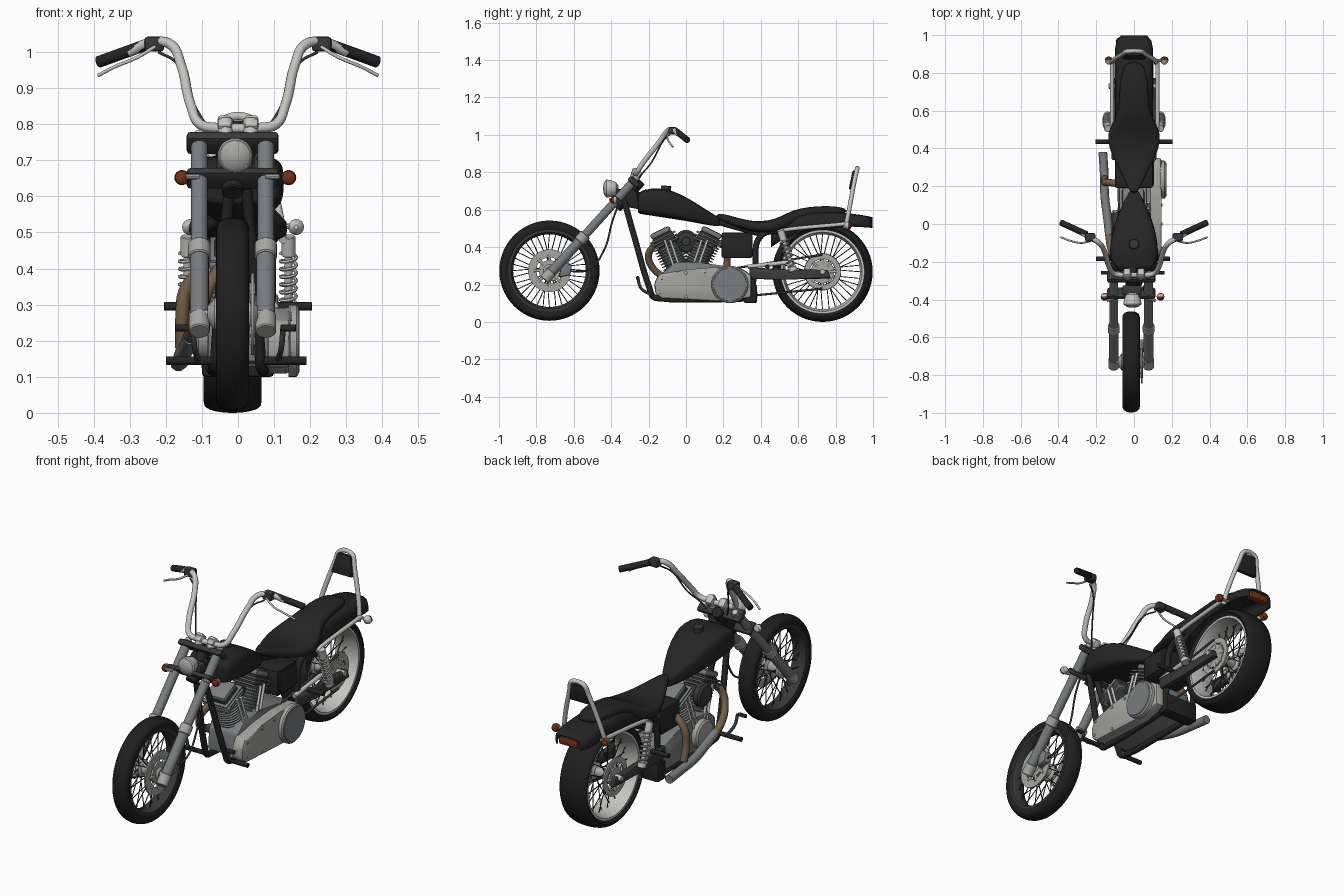
import bpy, bmesh, math
from math import sin, cos, pi, radians
from mathutils import Vector, Matrix

if "Cube" in bpy.data.objects:
    bpy.data.objects.remove(bpy.data.objects["Cube"])

def mat(name, r, g, b):
    m = bpy.data.materials.new(name)
    m.diffuse_color = (r, g, b, 1)
    m.use_nodes = True
    m.node_tree.nodes["Principled BSDF"].inputs["Base Color"].default_value = m.diffuse_color
    return m
BLACK = mat("black paint", .018, .018, .018)
TYRE = mat("tyre rubber", .014, .014, .014)
CHROME = mat("chrome", .55, .55, .53)
ALLOY = mat("alloy", .38, .38, .36)
STEEL = mat("fork steel", .19, .205, .21)
DARK = mat("dark metal", .04, .04, .04)
BRONZE = mat("bronze", .17, .115, .06)
ORANGE = mat("orange lens", .18, .03, .008)
CX = -.015                                   # wheel centre plane
def fork(z, x=0, dy=0): return Vector((x, -.565 + (z - .437) * .905 + dy, z))

# ---- helpers ----
def finish(name, bm, m, angle=35):
    bmesh.ops.recalc_face_normals(bm, faces=bm.faces)
    me = bpy.data.meshes.new(name)
    bm.to_mesh(me); bm.free()
    return link(name, me, m, angle)

def link(name, me, m, angle=35):
    o = bpy.data.objects.new(name, me)
    bpy.context.collection.objects.link(o)
    me.materials.clear(); me.materials.append(m)
    bpy.ops.object.select_all(action='DESELECT')
    o.select_set(True)
    bpy.context.view_layer.objects.active = o
    bpy.ops.object.shade_smooth_by_angle(angle=radians(angle))
    return o

def lathe(name, prof, p, d, m, n=32, closed=False):
    """revolve (radius, height) points about direction d through p"""
    bm = bmesh.new()
    M = Matrix.Translation(p) @ Vector(d).to_track_quat('Z', 'Y').to_matrix().to_4x4()
    rings = [[bm.verts.new(M @ Vector((r * cos(2*pi*i/n), r * sin(2*pi*i/n), h))) for i in range(n)] for r, h in prof]
    pairs = list(zip(rings, rings[1:])) + ([(rings[-1], rings[0])] if closed else [])
    for a, b in pairs:
        for i in range(n):
            bm.faces.new((a[i], a[(i+1) % n], b[(i+1) % n], b[i]))
    if not closed:
        bm.faces.new(rings[0]); bm.faces.new(rings[-1])
    return finish(name, bm, m)

def cyl(name, p, q, r, m, n=20):
    p, q = Vector(p), Vector(q); L = (q - p).length; b = min(r, L) * .12
    return lathe(name, [(r-b, 0), (r, b), (r, L-b), (r-b, L)], p, q - p, m, n)

def tube(name, paths, r, m, smooth=True, res=3):
    cu = bpy.data.curves.new(name, 'CURVE')
    cu.dimensions = '3D'; cu.bevel_depth = r; cu.bevel_resolution = res
    cu.use_fill_caps = True; cu.resolution_u = 6
    for pts in paths:
        s = cu.splines.new('BEZIER' if smooth else 'POLY')
        P = s.bezier_points if smooth else s.points
        P.add(len(pts) - 1)
        for b, c in zip(P, pts):
            if smooth:
                b.co = c; b.handle_left_type = b.handle_right_type = 'AUTO'
            else:
                b.co = (*c, 1)
    o = bpy.data.objects.new(name + "_path", cu)
    bpy.context.collection.objects.link(o)
    me = bpy.data.meshes.new_from_object(o.evaluated_get(bpy.context.evaluated_depsgraph_get()))
    bpy.data.objects.remove(o)
    return link(name, me, m, 50)

def box(name, c, size, m, bevel=.006, rx=0, taper=1):
    bm = bmesh.new()
    bmesh.ops.create_cube(bm, size=1)
    for v in bm.verts:
        if v.co.z > 0: v.co.x *= taper
    bm.transform(Matrix.Translation(c) @ Matrix.Rotation(radians(rx), 4, 'X') @ Matrix.Diagonal((*size, 1)))
    bmesh.ops.bevel(bm, geom=bm.edges[:], offset=bevel, segments=2, affect='EDGES', profile=.5)
    return finish(name, bm, m)

def prism(name, yz, x0, x1, m, bevel=.006):
    bm = bmesh.new()
    a = [bm.verts.new((x0, y, z)) for y, z in yz]; b = [bm.verts.new((x1, y, z)) for y, z in yz]
    bm.faces.new(a); bm.faces.new(b)
    for i in range(len(a)):
        j = (i + 1) % len(a); bm.faces.new((a[i], a[j], b[j], b[i]))
    bmesh.ops.bevel(bm, geom=bm.edges[:], offset=bevel, segments=2, affect='EDGES', profile=.5)
    return finish(name, bm, m)

def loft(name, secs, m, power=.6, n=24, arch=False):
    """skin through sections (y, half width, z bottom, z top); arch leaves the underside open"""
    bm = bmesh.new(); rings = []
    se = lambda v: math.copysign(abs(v) ** power, v)
    for y, w, z0, z1 in secs:
        ts = [pi * i / n for i in range(n + 1)] if arch else [2 * pi * i / n for i in range(n)]
        zc, h = (z0, z1 - z0) if arch else ((z0 + z1) / 2, (z1 - z0) / 2)
        rings.append([bm.verts.new((w * se(cos(t)), y, zc + h * se(sin(t)))) for t in ts])
    for a, b in zip(rings, rings[1:]):
        for i in range(len(a) - (1 if arch else 0)):
            j = (i + 1) % len(a); bm.faces.new((a[i], a[j], b[j], b[i]))
    if not arch:
        bm.faces.new(rings[0]); bm.faces.new(rings[-1])
    o = finish(name, bm, m, 40)
    mod = o.modifiers.new("s", 'SOLIDIFY' if arch else 'SUBSURF')
    if arch: mod.thickness = .008
    else: mod.levels = mod.render_levels = 1
    return o

# ---- wheels: tyre, rim, spokes, hub, discs ----
def wheel(tag, y, z, hw, r_in, rim_m):
    c, X, R = (CX, y, z), (1, 0, 0), .268
    arc = [(r_in + .02 + (R - r_in - .02) * sin(pi*i/14) ** .75, -hw * cos(pi*i/14)) for i in range(15)]
    lathe(tag + "_tyre", [(r_in, -hw*.8)] + arc + [(r_in, hw*.8)], c, X, TYRE, 56, True)
    lathe(tag + "_rim", [(r_in+.008, -hw*.86), (r_in-.006, -hw*.86), (r_in-.018, -hw*.3), (r_in-.018, hw*.3), (r_in-.006, hw*.86), (r_in+.008, hw*.86)], c, X, rim_m, 56, True)
    lathe(tag + "_hub", [(.02, -.07), (.045, -.05), (.045, -.035), (.028, -.025), (.028, .025), (.045, .035), (.045, .05), (.02, .07)], c, X, ALLOY, 28)
    sp = []
    for i in range(36):
        a = 2*pi*i/36; b = a + (.3 if i % 4 < 2 else -.3); s = .036 * (1 if i % 2 else -1)
        sp.append([(CX + s, y + .043*cos(b), z + .043*sin(b)), (CX + s*.15, y + (r_in-.014)*cos(a), z + (r_in-.014)*sin(a))])
    tube(tag + "_spokes", sp, .0026, DARK, False, 1)
def disc(name, x, y, z, R, m, inner=.68, mid=.5):
    lathe(name, [(R*inner, -.004), (R, -.004), (R, .004), (R*inner, .004)], (x, y, z), (1, 0, 0), m, 40, True)
    lathe(name + "_centre", [(R*mid, -.005), (R*mid, .005)], (x, y, z), (1, 0, 0), m, 24)
    tube(name + "_arms", [[(x, y + R*.4*cos(a), z + R*.4*sin(a)), (x, y + R*.75*cos(a), z + R*.75*sin(a))] for a in [2*pi*k/8 for k in range(8)]], .008, m, False)
wheel("front", -.73, .274, .046, .212, DARK)
wheel("rear", .73, .268, .08, .218, CHROME)
disc("front_brake_disc", CX + .055, -.73, .274, .114, ALLOY, .62, .5)
disc("rear_pulley", .072, .73, .268, .098, ALLOY, .7, .64)
disc("rear_brake_disc", -.09, .73, .268, .1, ALLOY)
cyl("front_axle", (-.12, -.73, .274), (.095, -.73, .274), .011, CHROME)
cyl("rear_axle", (-.135, .73, .268), (.125, .73, .268), .014, CHROME)
prism("front_caliper", [(-.68, .24), (-.62, .25), (-.61, .3), (-.66, .33)], .03, .075, STEEL)

# ---- fork, clamps and headlight ----
for s, side in ((-1, "left"), (1, "right")):
    x = CX + s * .092
    cyl(side + "_fork_tube", fork(.4, x), fork(.765, x), .023, STEEL)
    cyl(side + "_fork_slider", fork(.23, x), fork(.455, x), .026, STEEL)
    cyl(side + "_fork_collar", fork(.43, x), fork(.468, x), .031, ALLOY)
    cyl(side + "_fork_foot", fork(.225, x), fork(.27, x), .029, ALLOY)
    cyl(side + "_fork_cap", fork(.76, x), fork(.775, x), .016, CHROME)
    cyl(side + "_front_blinker_stalk", fork(.655, x, -.03), (CX + s*.13, -.405, .655), .008, CHROME, 10)
    lathe(side + "_front_blinker_shell", [(.006, -.02), (.016, -.014), (.021, 0)], (CX/2 + s*.148, -.385, .652), (0, -1, 0), CHROME, 18)
    lathe(side + "_front_blinker_lens", [(.021, 0), (.018, .012), (.006, .02)], (CX/2 + s*.148, -.385, .652), (0, -1, 0), ORANGE, 18)
    cyl(side + "_riser", (s*.035, -.285, .75), (s*.035, -.265, .815), .021, CHROME)
    box(side + "_riser_clamp", (s*.037, -.265, .795), (.04, .05, .045), CHROME, .01, -42)
for z, t, nm in ((.748, .03, "upper"), (.65, .024, "lower")):
    box(nm + "_fork_clamp", fork(z, CX, .005), (.255, .07, t), DARK, .01, -42)
cyl("steering_neck", fork(.61, CX, .035), fork(.755, CX, .035), .03, BLACK)
lathe("headlight_shell", [(.015, 0), (.034, .012), (.045, .04), (.048, .062), (.044, .068)], (-.008, -.362, .713), (0, -1, 0), CHROME, 28)
lathe("headlight_glass", [(.043, 0), (.03, .01), (.008, .014)], (-.008, -.429, .713), (0, -1, 0), ALLOY, 28)
box("headlight_bracket", (-.01, -.35, .69), (.1, .05, .04), DARK)

# ---- handlebar with grips, levers and cables ----
half = [(.06, -.27, .79), (.105, -.262, .8), (.13, -.23, .85), (.158, -.14, .965), (.185, -.1, 1.02), (.235, -.07, 1.028), (.3, -.035, 1.0)]
tube("handlebar", [[(-x, y, z) for x, y, z in half[::-1]] + [(0, -.27, .788)] + half], .014, CHROME)
for s, side in ((-1, "left"), (1, "right")):
    cyl(side + "_grip", (s*.25, -.055, 1.022), (s*.388, .008, .972), .0165, BLACK)
    box(side + "_switch_block", (s*.232, -.07, 1.022), (.055, .045, .042), DARK, .01)
    tube(side + "_lever", [[(s*.23, -.09, 1.015), (s*.28, -.1, .985), (s*.34, -.088, .96), (s*.388, -.07, .935)]], .005, CHROME)
    tube(side + "_cable", [[(s*.22, -.09, 1.0), (s*.17, -.12, .97), (s*.125, -.18, .86), (s*.06, -.26, .74), (s*.03, -.25, .62)]], .004, DARK)
tube("brake_hose", [[(.05, -.33, .7), (.06, -.39, .55), (.06, -.44, .38), (.06, -.52, .28), (.055, -.63, .27)]], .005, DARK)

# ---- tank, seat, rear fender ----
loft("fuel_tank", [(-.258, .1, .585, .67), (-.254, .112, .58, .685), (-.235, .124, .575, .708), (-.15, .13, .563, .718), (-.07, .122, .55, .704),
                   (.03, .095, .535, .652), (.11, .058, .518, .598), (.175, .024, .51, .56), (.182, .015, .515, .55)], BLACK, .5)
cyl("fuel_cap", (0, -.108, .7), (0, -.105, .728), .027, DARK)
loft("seat", [(.16, .015, .555, .582), (.22, .045, .525, .575), (.31, .09, .492, .545), (.4, .135, .472, .535), (.48, .142, .472, .55),
              (.54, .112, .49, .582), (.6, .082, .53, .607), (.7, .077, .56, .62), (.8, .068, .572, .62), (.86, .04, .58, .605)], BLACK, .65)
loft("rear_fender", [(.455, .09, .4, .5), (.5, .095, .43, .545), (.57, .1, .465, .575), (.67, .102, .495, .59), (.77, .102, .5, .59),
                     (.86, .102, .51, .582), (.93, .1, .508, .573), (.97, .092, .505, .566), (.997, .07, .503, .56)], BLACK, .5, 20, True)
box("tail_light", (0, .978, .527), (.11, .04, .042), ORANGE, .008)

# ---- sissy bar and pad ----
leg = [(.118, .85, .5), (.116, .86, .54), (.052, .905, .775), (.044, .912, .803), (.028, .915, .817)]
tube("sissy_bar", [[(-x, y, z) for x, y, z in leg] + leg[::-1]], .012, CHROME)
box("backrest_pad", (0, .895, .757), (.125, .03, .105), BLACK, .009, -12, .66)

# ---- rear suspension, struts and blinkers ----
for s, side in ((-1, "left"), (1, "right")):
    x = s * .12 + .004
    prism(side + "_swingarm", [(.34, .23), (.34, .292), (.5, .282), (.76, .278), (.775, .232), (.5, .226)], s*.105 - .014, s*.105 + .014, DARK)
    tube(side + "_fender_strut", [[(x, .49, .48), (x, .52, .49), (x, .86, .525)]], .011, CHROME)
    sx = s * .14; a, b = Vector((sx, .505, .49)), Vector((sx, .575, .27))
    cyl(side + "_shock_rod", a, b, .011, CHROME)
    cyl(side + "_shock_cover", a, a.lerp(b, .25), .019, CHROME)
    cyl(side + "_shock_foot", a.lerp(b, .88), b, .022, CHROME)
    q = (b - a).to_track_quat('Z', 'Y'); L = (b - a).length
    tube(side + "_shock_spring", [[a + q @ Vector((.022*cos(t), .022*sin(t), L*(.22 + .68*i/70))) for i in range(71) for t in [2*pi*i/10]]], .005, CHROME, False, 1)
    bx = s * .147 + .014
    cyl(side + "_rear_blinker_stalk", (s*.1, .865, .518), (bx, .865, .516), .008, CHROME, 10)
    lathe(side + "_rear_blinker_shell", [(.006, -.024), (.018, -.014), (.022, 0)], (bx, .868, .515), (0, 1, 0), CHROME, 18)
    lathe(side + "_rear_blinker_lens", [(.022, 0), (.018, .012), (.006, .018)], (bx, .868, .515), (0, 1, 0), ORANGE, 18)
    # foot pegs and controls
    cyl(side + "_rear_peg", (s*.1, .435, .295), (s*.205, .435, .295), .012, BLACK, 14)
    cyl(side + "_front_peg", (s*.06 - .005, -.185, .145), (s*.195 - .005, -.185, .145), .012, BLACK, 14)
    cyl(side + "_pedal_pad", (s*.125 - .007, -.258, .235), (s*.168 - .007, -.258, .235), .01, BLACK, 14)
    tube(side + "_pedal_arm", [[(s*.125, -.258, .235), (s*.12, -.24, .18), (s*.11, -.185, .145)]], .008, DARK)
tube("drive_belt", [[(.082, .25, .285), (.082, .73, .36)], [(.082, .25, .13), (.082, .73, .178)]], .006, DARK, False)
tube("belt_guard", [[(.1, .33, .295), (.1, .42, .305), (.1, .55, .32)]], .012, CHROME)

# ---- frame ----
paths = []
for s in (-1, 1):
    paths.append([(s*.02, -.335, .665), (s*.04, -.272, .44), (s*.06, -.195, .18), (s*.063, -.175, .135), (s*.066, -.13, .125), (s*.07, .1, .12), (s*.075, .35, .125)])
    paths.append([(s*.085, .35, .125), (s*.09, .37, .3), (s*.09, .4, .46), (s*.1, .52, .49)])
paths.append([(0, -.32, .68), (0, -.05, .6), (0, .22, .52), (0, .4, .47)])
tube("frame_tubes", paths, .016, BLACK)
prism("neck_gusset", [(-.345, .62), (-.3, .72), (-.22, .68), (-.24, .6)], -.03, .03, BLACK)
box("frame_rear_block", (0, .345, .15), (.2, .07, .1), BLACK, .01)
box("oil_box", (0, .273, .41), (.2, .165, .135), BLACK, .01)
box("oil_box_cover", (.102, .273, .41), (.008, .14, .115), BLACK, .003)

# ---- engine ----
prism("crankcase", [(-.14, .14), (-.13, .26), (-.06, .32), (.06, .32), (.2, .3), (.33, .27), (.34, .13)], -.085, .09, STEEL, .012)
for s, nm in ((-1, "front"), (1, "rear")):
    d = Vector((0, s * .44, .9)).normalized(); p = Vector((-.005, s * .02, .24)); fins = []
    for i in range(9):
        h = .055 + i * .016
        fins += [(.056, h), (.075, h + .002), (.075, h + .007), (.056, h + .009)]
    lathe(nm + "_cylinder", fins, p, d, STEEL, 28)
    ang = -s * 26
    for k, w in enumerate((.145, .15, .145)):
        box(f"{nm}_head_fin_{k}", p + d * (.2 + k * .018), (w, .15, .009), STEEL, .003, ang)
    box(nm + "_head", p + d * .222, (.12, .12, .06), DARK, .012, ang)
    box(nm + "_rocker_cover", p + d * .264, (.115, .115, .03), STEEL, .012, ang)
    for t in (-1, 1):                        # pushrod and oil line pairs on both flanks
        tube(f"{nm}_rods_{t}", [[(t*.083, s*(.02 + k), .25), (t*.076, s*(.085 + k), .44)] for k in (0, .03)], .007, CHROME, False)
lathe("air_cleaner", [(.05, 0), (.062, .01), (.062, .035), (.05, .045)], (-.075, 0, .43), (-1, 0, 0), DARK, 28)
cyl("carburettor", (-.08, 0, .43), (.03, 0, .43), .026, DARK)
lathe("timing_cover", [(.075, 0), (.075, .03), (.065, .038)], (-.08, 0, .22), (-1, 0, 0), ALLOY, 28)
# primary case with clutch drum on the right side
prism("primary_case", [(-.165, .15), (-.17, .21), (-.145, .255), (0, .28), (.15, .292), (.3, .285), (.35, .25), (.35, .13), (.2, .108), (-.13, .125)], .08, .145, ALLOY, .014)
lathe("clutch_drum", [(.1, 0), (.1, .022), (.094, .028)], (.14, .235, .2), (1, 0, 0), ALLOY, 40)
lathe("clutch_face", [(.09, 0), (.088, .004)], (.167, .235, .2), (1, 0, 0), STEEL, 40)
for i, (y, z) in enumerate(((-.14, .16), (-.13, .235), (0, .262), (0, .135), (.1, .27))):
    cyl(f"case_bolt_{i}", (.14, y, z), (.15, y, z), .008, CHROME, 10)

# ---- exhaust on the left side ----
tube("exhaust_headers", [[(-.04, -.17, .41), (-.075, -.2, .36), (-.1, -.185, .3), (-.125, -.12, .24), (-.135, -.03, .2)],
                         [(-.03, .18, .42), (-.08, .21, .4), (-.14, .22, .35), (-.155, .22, .26), (-.155, .24, .18)]], .019, BRONZE)
tube("exhaust_pipes", [[(-.13, -.06, .21), (-.14, .03, .185), (-.155, .15, .16), (-.158, .27, .145), (-.165, .38, .138)]], .023, STEEL)
